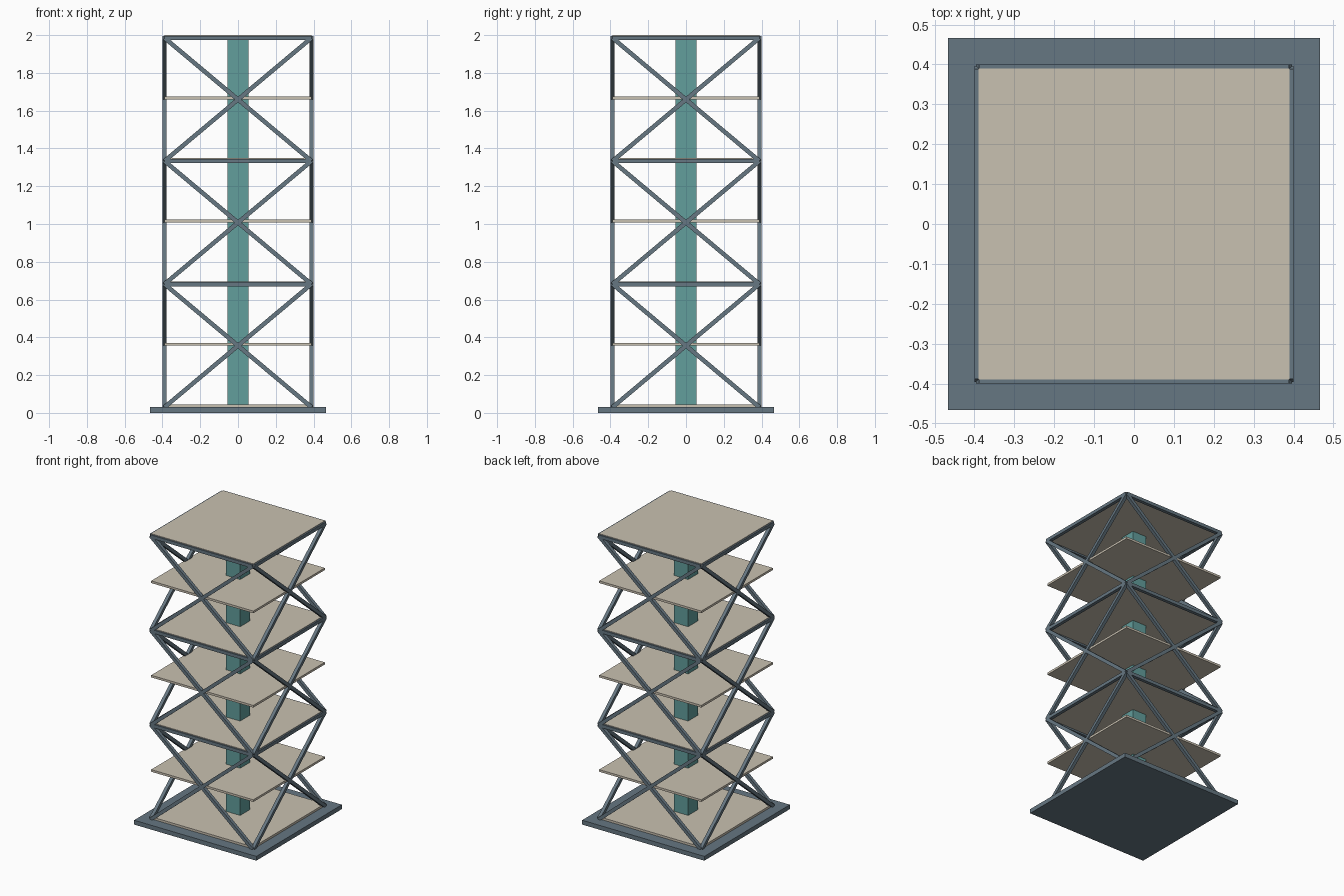
import bpy
from mathutils import Vector

cube = bpy.data.objects.get("Cube")
if cube:
    bpy.data.objects.remove(cube, do_unlink=True)


def material(name, rgb):
    m = bpy.data.materials.new(name)
    m.use_nodes = True
    m.diffuse_color = (*rgb, 1)
    m.node_tree.nodes["Principled BSDF"].inputs["Base Color"].default_value = (*rgb, 1)
    return m


steel = material("blue_grey_steel", (0.133, 0.184, 0.223))
floor_mat = material("beige_floor", (0.584, 0.533, 0.44))
core_mat = material("teal_core", (0.122, 0.342, 0.332))


def box(name, center, size, mat):
    bpy.ops.mesh.primitive_cube_add(size=1, location=center)
    ob = bpy.context.object
    ob.name = name
    ob.scale = size
    ob.data.materials.append(mat)
    return ob


def beam(name, a, b):
    """Square steel bar from a to b, kept flush with its facade plane."""
    a, b = Vector(a), Vector(b)
    d = b - a
    ob = box(name, (a + b) / 2, (BAR, BAR, d.length), steel)
    ob.rotation_euler = d.to_track_quat('Z', 'Y').to_euler()
    return ob


BAR = 0.023      # bar thickness
HALF = 0.389     # facade plane distance
BASE = 0.03      # base plate thickness
SLAB = 0.015     # floor thickness
STEP = (2 - SLAB - BASE) / 6
levels = [BASE + STEP * i for i in range(7)]

# Base plate and central core
box("base_plate", (0, 0, BASE / 2), (0.934, 0.934, BASE), steel)
box("central_core", (0, 0, (BASE + levels[-1]) / 2), (0.11, 0.11, levels[-1] - BASE), core_mat)

# Floors, one resting on each level
for i, z in enumerate(levels):
    box(f"floor_{i}", (0, 0, z + SLAB / 2), (0.78, 0.78, SLAB), floor_mat)

# Cross braces and ring beams, spanning two levels on every facade
corners = [(-HALF, -HALF), (HALF, -HALF), (HALF, HALF), (-HALF, HALF)]
sides = ["front", "left", "back", "right"]
for k, side in enumerate(sides):
    p, q = corners[k], corners[(k + 1) % 4]
    for j in range(3):
        low, high = levels[2 * j], levels[2 * j + 2]
        beam(f"{side}_brace_rising_{j}", (*p, low), (*q, high))
        beam(f"{side}_brace_falling_{j}", (*p, high), (*q, low))
        beam(f"{side}_ring_beam_{j}", (*p, high), (*q, high))
